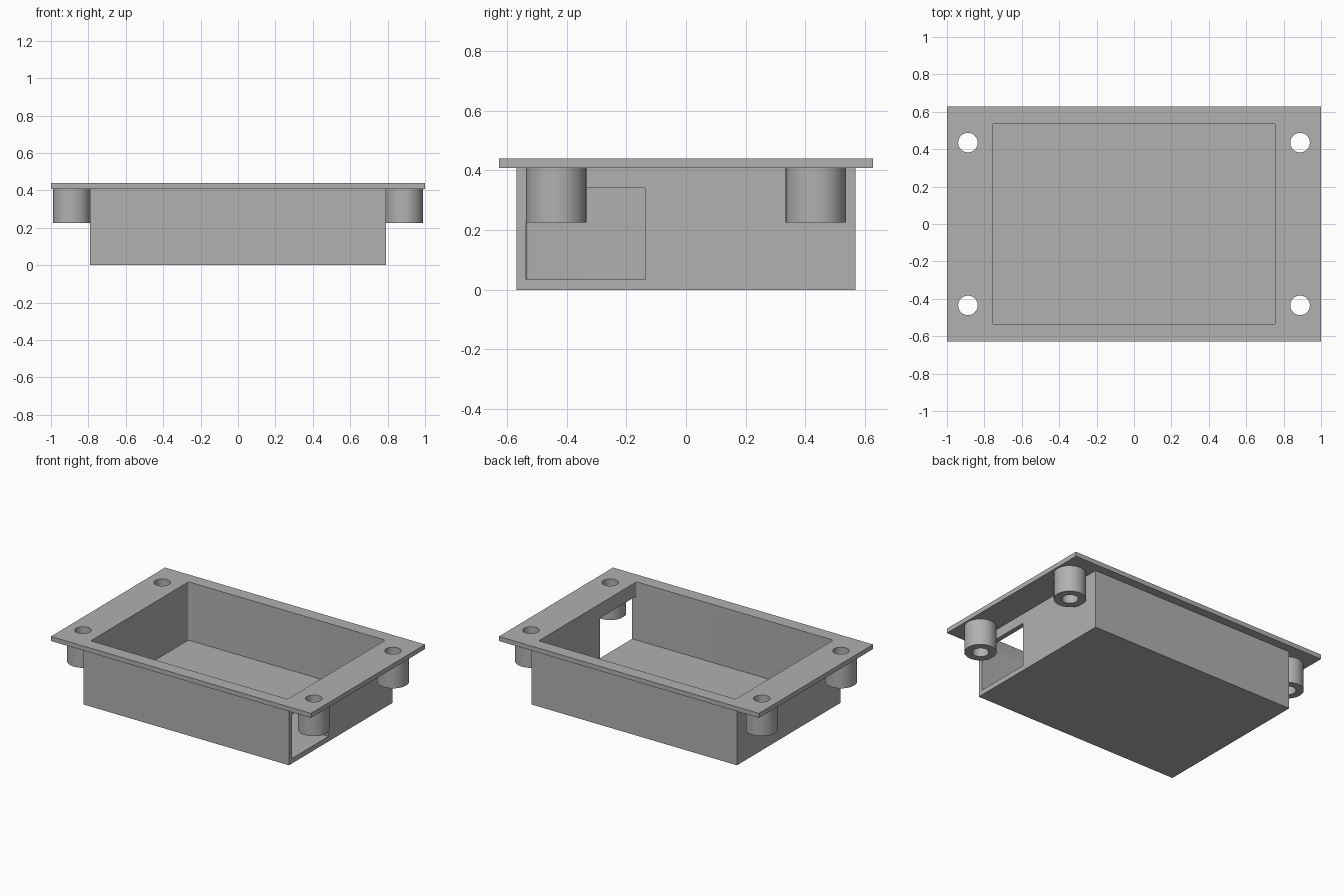
import bpy
from mathutils import Vector

default = bpy.data.objects.get("Cube")
if default:
    bpy.data.objects.remove(default, do_unlink=True)

# Single matte grey
grey = bpy.data.materials.new("plain grey")
grey.use_nodes = True
GREY = (0.44, 0.44, 0.44, 1.0)
grey.diffuse_color = GREY
grey.node_tree.nodes["Principled BSDF"].inputs["Base Color"].default_value = GREY


def box(name, low, high):
    low, high = Vector(low), Vector(high)
    bpy.ops.mesh.primitive_cube_add(size=1, location=(low + high) / 2)
    ob = bpy.context.object
    ob.name = name
    ob.scale = high - low
    bpy.ops.object.transform_apply(location=True, rotation=False, scale=True)
    ob.data.materials.append(grey)
    return ob


def cylinder(name, radius, x, y, low, high):
    bpy.ops.mesh.primitive_cylinder_add(
        vertices=64, radius=radius, depth=high - low, location=(x, y, (low + high) / 2))
    ob = bpy.context.object
    ob.name = name
    ob.data.materials.append(grey)
    return ob


def combine(target, tool, operation):
    bpy.context.view_layer.objects.active = target
    mod = target.modifiers.new(operation.lower(), "BOOLEAN")
    mod.operation = operation
    mod.solver = "EXACT"
    mod.object = tool
    bpy.ops.object.modifier_apply(modifier=mod.name)
    bpy.data.objects.remove(tool, do_unlink=True)


TOP, FLANGE_BASE, FLOOR = 0.44, 0.408, 0.035
corners = [(sx * 0.888, sy * 0.435) for sx in (-1, 1) for sy in (-1, 1)]

# Outer tub, mounting flange and screw bosses
case = box("open_case", (-0.79, -0.568, 0), (0.79, 0.568, 0.42))
combine(case, box("flange", (-1, -0.627, FLANGE_BASE), (1, 0.627, TOP)), "UNION")
for x, y in corners:
    combine(case, cylinder("screw_boss", 0.101, x, y, 0.225, 0.425), "UNION")

# Cavity with slightly rounded upright corners
cavity = box("cavity", (-0.757, -0.537, FLOOR), (0.757, 0.537, 0.6))
weights = cavity.data.attributes.new("bevel_weight_edge", "FLOAT", "EDGE")
for edge in cavity.data.edges:
    a, b = (cavity.data.vertices[i].co for i in edge.vertices)
    weights.data[edge.index].value = float(abs(a.z - b.z) > 0.1)
bevel = cavity.modifiers.new("round", "BEVEL")
bevel.limit_method = "WEIGHT"
bevel.width = 0.01
bevel.segments = 4
bpy.ops.object.modifier_apply(modifier=bevel.name)
combine(case, cavity, "DIFFERENCE")

# Side opening, cut clear of the screw boss
opening = box("side_opening", (0.7, -0.537, FLOOR), (0.7905, -0.137, 0.341))
combine(case, opening, "DIFFERENCE")

# Through holes
for x, y in corners:
    combine(case, cylinder("screw_hole", 0.052, x, y, 0.1, 0.6), "DIFFERENCE")

bpy.ops.object.select_all(action="DESELECT")
case.select_set(True)
bpy.context.view_layer.objects.active = case
bpy.ops.object.shade_smooth_by_angle(angle=0.5)
